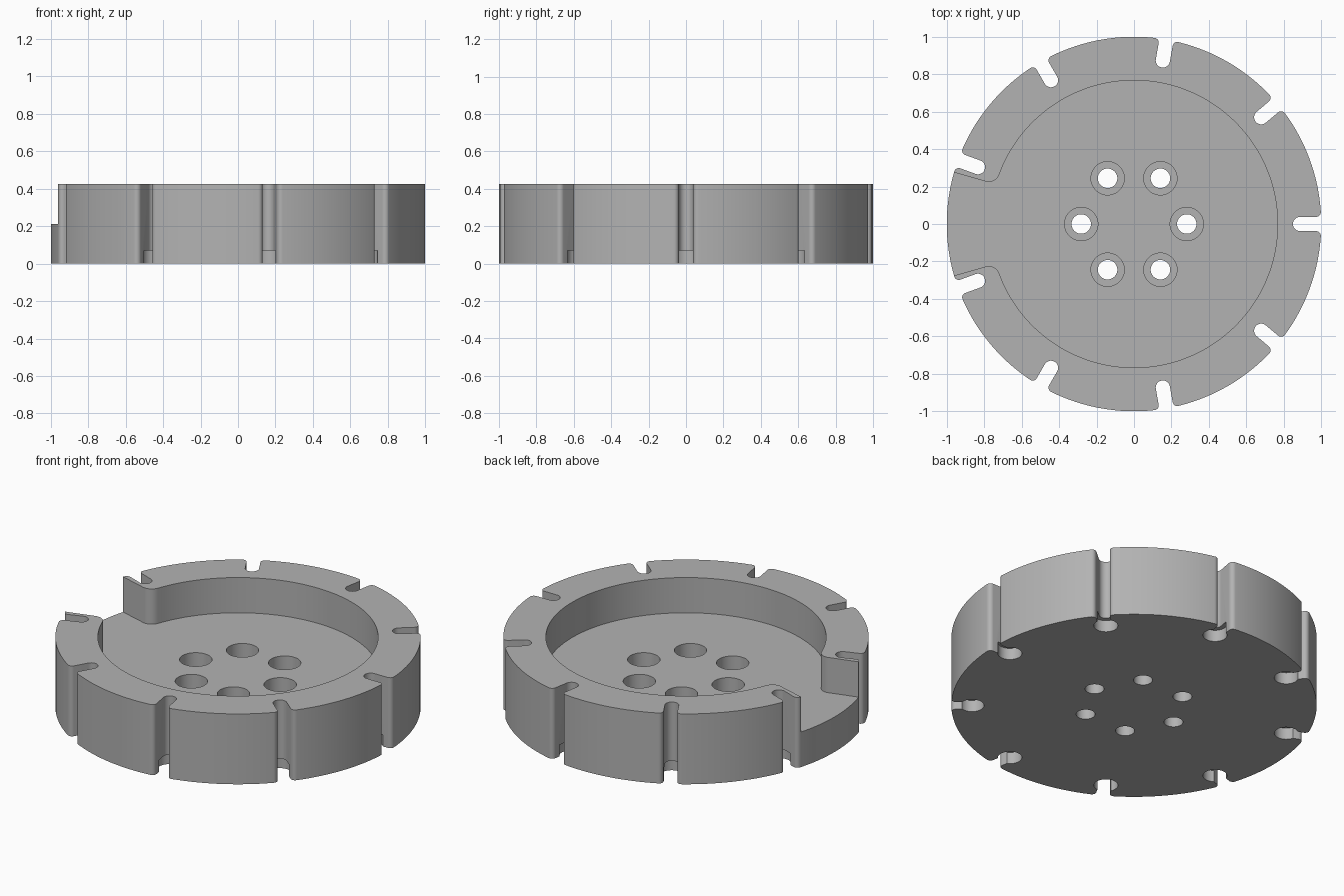
import bpy, bmesh, math
from math import pi, sin, cos, asin, atan2, sqrt, radians
from mathutils import Matrix

if "Cube" in bpy.data.objects:
    bpy.data.objects.remove(bpy.data.objects["Cube"])

HEIGHT, FLOOR, SEAT = 0.425, 0.212, 0.07

grey = bpy.data.materials.new("grey_metal")
grey.diffuse_color = (0.45, 0.45, 0.45, 1)
grey.use_nodes = True
grey.node_tree.nodes["Principled BSDF"].inputs["Base Color"].default_value = grey.diffuse_color


def arc(cx, cy, r, a0, a1, n):
    """Points along an arc, both ends included."""
    return [(cx + r * cos(a0 + (a1 - a0) * i / n),
             cy + r * sin(a0 + (a1 - a0) * i / n)) for i in range(n + 1)]


def circle(cx, cy, r, n):
    return arc(cx, cy, r, 0, 2 * pi * (n - 1) / n, n - 1)


def prism(name, profile, z0, z1, angles=(0,)):
    """Extrude a profile from z0 to z1, repeated around the z axis."""
    bm = bmesh.new()
    for a in angles:
        rot = Matrix.Rotation(a, 4, 'Z')
        verts = [bm.verts.new((x, y, z0)) for x, y in profile]
        face = bm.faces.new(verts)
        new = bmesh.ops.extrude_face_region(bm, geom=[face])["geom"]
        top = [v for v in new if isinstance(v, bmesh.types.BMVert)]
        bmesh.ops.translate(bm, verts=top, vec=(0, 0, z1 - z0))
        bmesh.ops.transform(bm, matrix=rot, verts=verts + top)
    bmesh.ops.recalc_face_normals(bm, faces=bm.faces)
    mesh = bpy.data.meshes.new(name)
    bm.to_mesh(mesh)
    bm.free()
    mesh.materials.append(grey)
    obj = bpy.data.objects.new(name, mesh)
    bpy.context.collection.objects.link(obj)
    return obj


def cut(body, cutter):
    cutter.hide_render = True
    mod = body.modifiers.new(cutter.name, 'BOOLEAN')
    mod.operation, mod.solver, mod.object = 'DIFFERENCE', 'EXACT', cutter
    bpy.context.view_layer.objects.active = body
    bpy.ops.object.modifier_apply(modifier=mod.name)
    bpy.data.objects.remove(cutter)


def mirrored(half):
    """Close a half profile by mirroring it across the x axis."""
    return half + [(x, -y) for x, y in reversed(half) if abs(y) > 1e-6]


# solid disc
body = prism("notched_disc", circle(0, 0, 1, 180), 0, HEIGHT)

# round pocket with a radial opening on the left, corners rounded
R, F, OPEN = 0.767, 0.06, radians(16)
mid = OPEN + asin(F / (R + F))                  # angle of corner centre from -x
cx, cy = -(R + F) * cos(mid), (R + F) * sin(mid)
half = arc(0, 0, R, 0, pi - mid, 80)
half += arc(cx, cy, F, -mid, -mid - (pi / 2 - (mid - OPEN)), 10)[1:]
half.append((-1.15 * cos(OPEN), 1.15 * sin(OPEN)))
cut(body, prism("pocket_cutter", mirrored(half), FLOOR, HEIGHT + 0.1))

# nine rim slots with round ends and rounded mouths
W, E, f = 0.038, 0.887, 0.025
ly = W + f
lx = sqrt((1 - f) ** 2 - ly ** 2)
lip = atan2(ly, lx)
half = arc(E, 0, W, pi, pi / 2, 10)
half += arc(lx, ly, f, -pi / 2, lip, 8)
half.append((1.1 * cos(lip), 1.1 * sin(lip)))
nine = [radians(40 * i) for i in range(9)]
cut(body, prism("slot_cutter", mirrored(half), -0.1, HEIGHT + 0.1, nine))

# wider round recess under each slot
cut(body, prism("recess_cutter", circle(E, 0, 0.066, 40), -0.1, SEAT, nine))

# six stepped bolt holes
six = [radians(60 * i) for i in range(6)]
cut(body, prism("bolt_cutter", circle(0.282, 0, 0.052, 40), -0.1, HEIGHT, six))
cut(body, prism("bolt_head_cutter", circle(0.282, 0, 0.089, 48), SEAT, HEIGHT, six))

# smooth round walls, crisp edges
bpy.ops.object.select_all(action='DESELECT')
body.select_set(True)
bpy.context.view_layer.objects.active = body
bpy.ops.object.shade_smooth_by_angle(angle=radians(30))
